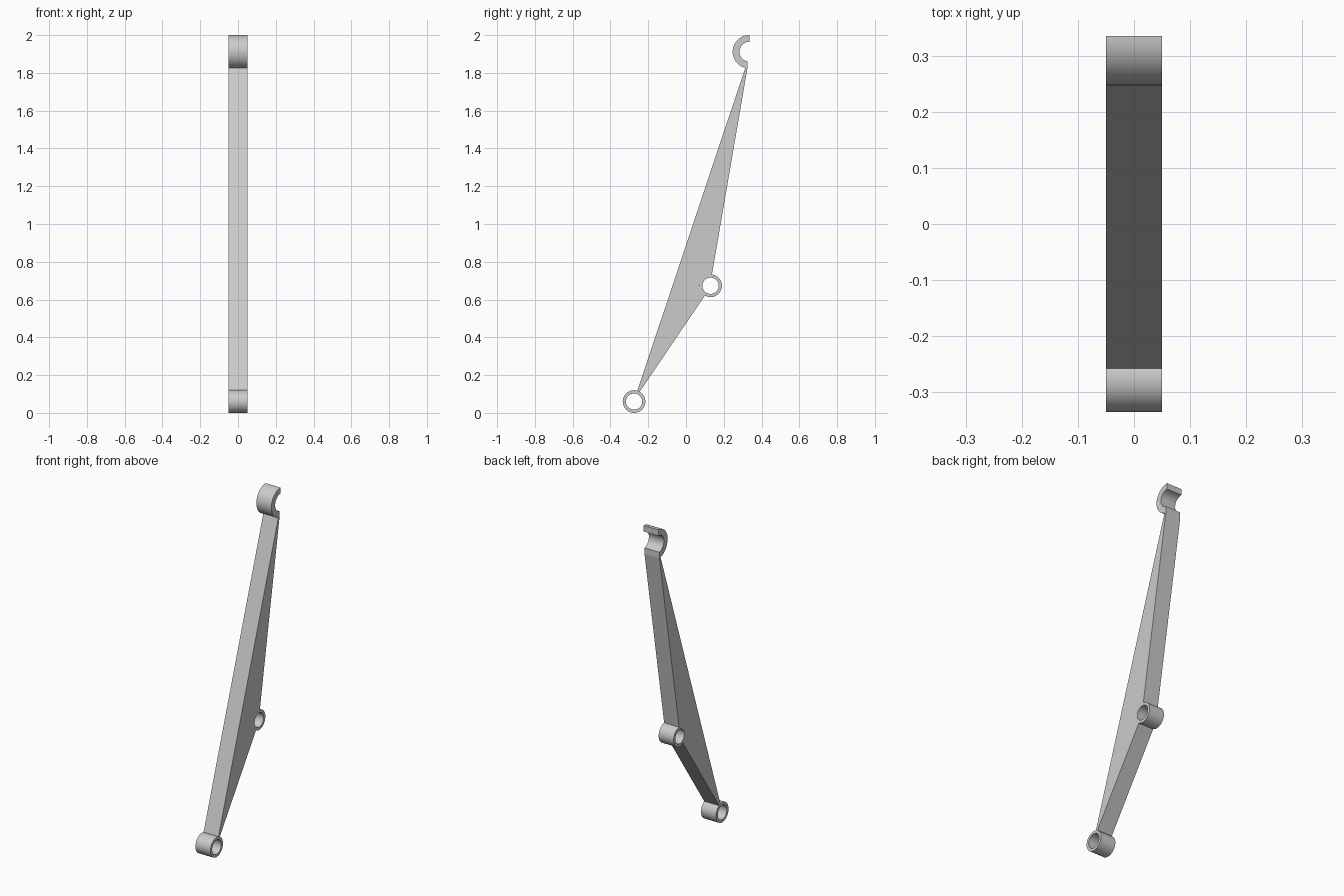
import bpy, bmesh
from math import sin, cos, radians, tau

if "Cube" in bpy.data.objects:
    bpy.data.objects.remove(bpy.data.objects["Cube"])

HALF = 0.05  # half the thickness along x


def arc(cy, cz, r, a0, a1, n):
    return [(cy + r * cos(a0 + (a1 - a0) * i / n),
             cz + r * sin(a0 + (a1 - a0) * i / n)) for i in range(n + 1)]


def finish(bm, name):
    bmesh.ops.recalc_face_normals(bm, faces=bm.faces)
    mesh = bpy.data.meshes.new(name)
    bm.to_mesh(mesh)
    bm.free()
    ob = bpy.data.objects.new(name, mesh)
    bpy.context.collection.objects.link(ob)
    bpy.ops.object.select_all(action='DESELECT')
    ob.select_set(True)
    bpy.context.view_layer.objects.active = ob
    bpy.ops.object.shade_smooth_by_angle(angle=radians(30))


def band(name, outer, inner, closed):
    """Extruded band between two matching (y, z) profiles."""
    bm = bmesh.new()
    if closed:
        outer, inner = outer[:-1], inner[:-1]
    rows = [[bm.verts.new((x, *p)) for p, x in
             ((o, -HALF), (o, HALF), (i, HALF), (i, -HALF))]
            for o, i in zip(outer, inner)]
    n = len(rows)
    for k in range(n if closed else n - 1):
        a, b = rows[k], rows[(k + 1) % n]
        for j in range(4):
            bm.faces.new((a[j], a[(j + 1) % 4], b[(j + 1) % 4], b[j]))
    if not closed:
        bm.faces.new(rows[0])
        bm.faces.new(rows[-1])
    finish(bm, name)


# Pivot rings
LOW, MID, TOP = (-0.275, 0.06), (0.13, 0.673), (0.335, 1.912)
for name, c in (("lower_ring", LOW), ("middle_ring", MID)):
    band(name, arc(*c, 0.06, 0, tau, 48), arc(*c, 0.043, 0, tau, 48), True)

# Open hook at the top, lower lip cut slightly short
outer = arc(*TOP, 0.088, radians(90), radians(263.5), 32)
inner = arc(*TOP, 0.052, radians(90), radians(259), 32)
band("top_hook", outer, inner, False)

# Flat triangular arm meeting the rings and the hook
profile = (arc(*LOW, 0.06, radians(73), radians(60), 3)
           + arc(*MID, 0.06, radians(240), radians(83), 20)
           + arc(*TOP, 0.088, radians(263.5), radians(256), 3))
bm = bmesh.new()
face = bm.faces.new([bm.verts.new((-HALF, y, z)) for y, z in profile])
ext = bmesh.ops.extrude_face_region(bm, geom=[face])
bmesh.ops.translate(bm, vec=(2 * HALF, 0, 0),
                    verts=[v for v in ext["geom"] if isinstance(v, bmesh.types.BMVert)])
finish(bm, "arm")
